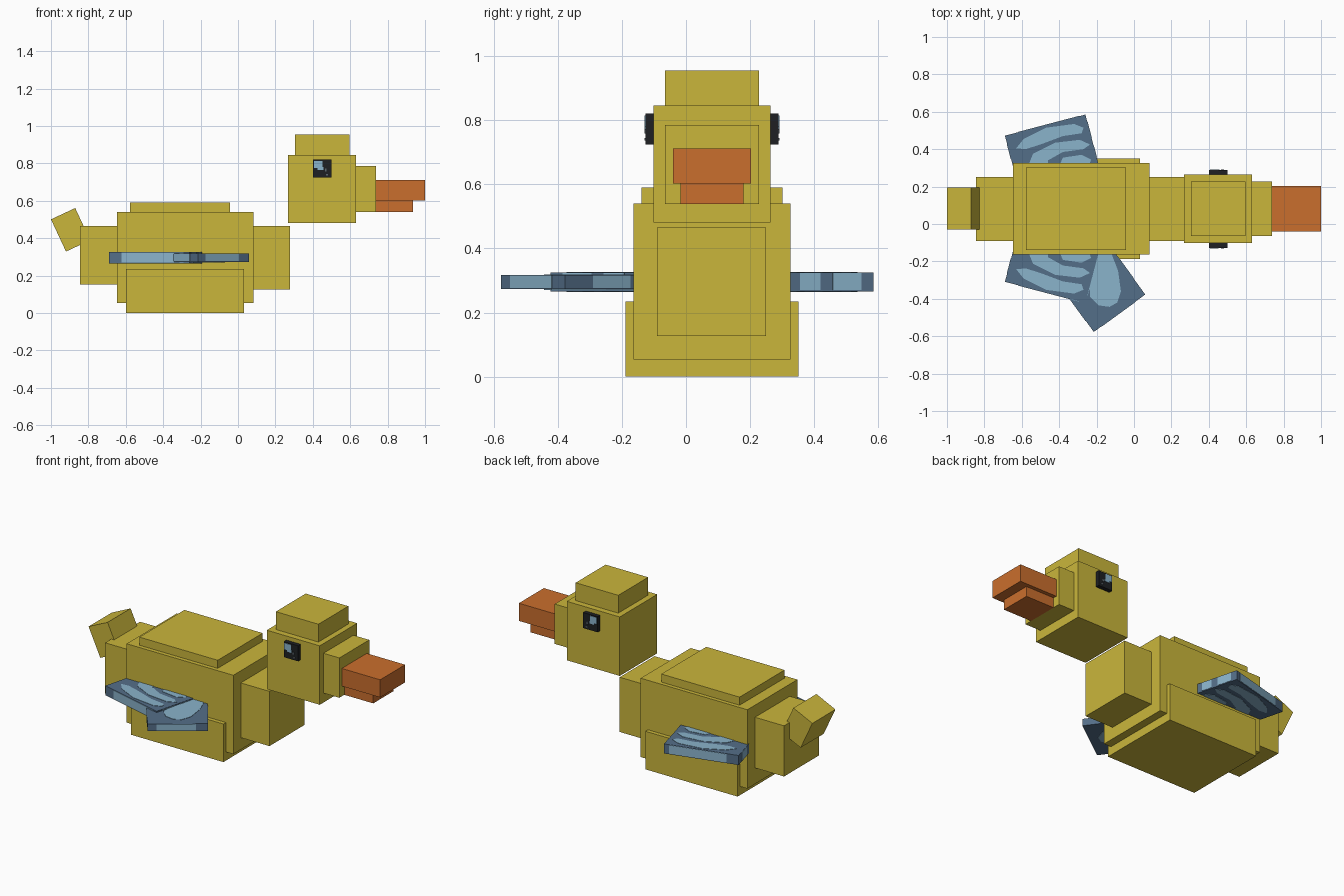
import bpy, bmesh, math
from mathutils import Vector

cube = bpy.data.objects.get("Cube")
if cube:
    bpy.data.objects.remove(cube, do_unlink=True)


def material(name, rgb):
    """Flat material from 0-255 sRGB values."""
    lin = [((c / 255 + 0.055) / 1.055) ** 2.4 for c in rgb]
    m = bpy.data.materials.new(name)
    m.use_nodes = True
    m.diffuse_color = (*lin, 1)
    m.node_tree.nodes["Principled BSDF"].inputs["Base Color"].default_value = (*lin, 1)
    return m


YELLOW = material("yellow", (202, 182, 59))
ORANGE = material("orange", (202, 110, 45))
SLATE = material("slate_blue", (84, 110, 136))
SKY = material("light_blue", (138, 179, 203))
BLACK = material("black", (30, 32, 35))
GREY = material("grey", (95, 105, 112))


def prism(name, pts, z0, z1, mat):
    """Extrude an xy outline from z0 to z1."""
    bm = bmesh.new()
    face = bm.faces.new([bm.verts.new((x, y, z0)) for x, y in pts])
    ext = bmesh.ops.extrude_face_region(bm, geom=[face])["geom"]
    verts = [v for v in ext if isinstance(v, bmesh.types.BMVert)]
    bmesh.ops.translate(bm, verts=verts, vec=(0, 0, z1 - z0))
    bmesh.ops.recalc_face_normals(bm, faces=bm.faces[:])
    me = bpy.data.meshes.new(name)
    bm.to_mesh(me)
    bm.free()
    me.materials.append(mat)
    ob = bpy.data.objects.new(name, me)
    bpy.context.collection.objects.link(ob)
    return ob


def box(name, x, y, z, mat):
    """Box from (min, max) ranges."""
    pts = [(x[0], y[0]), (x[1], y[0]), (x[1], y[1]), (x[0], y[1])]
    return prism(name, pts, z[0], z[1], mat)


# Body blocks
box("body", (-0.647, 0.082), (-0.163, 0.325), (0.053, 0.54), YELLOW)
box("belly", (-0.598, 0.032), (-0.188, 0.35), (0, 0.235), YELLOW)
box("back", (-0.577, -0.042), (-0.138, 0.301), (0.54, 0.59), YELLOW)
box("chest", (0.082, 0.278), (-0.09, 0.25), (0.127, 0.465), YELLOW)
box("rump", (-0.845, -0.647), (-0.09, 0.25), (0.152, 0.465), YELLOW)

# Tilted tail
tail = box("tail", (-0.0715, 0.0715), (-0.03, 0.195), (-0.095, 0.095), YELLOW)
tail.location = (-0.895, 0, 0.445)
tail.rotation_euler = (0, -math.radians(25), 0)

# Head and beak
box("head", (0.268, 0.63), (-0.102, 0.264), (0.481, 0.845), YELLOW)
box("crown", (0.304, 0.595), (-0.065, 0.227), (0.845, 0.955), YELLOW)
box("muzzle", (0.63, 0.738), (-0.065, 0.227), (0.539, 0.785), YELLOW)
box("upper_beak", (0.738, 1.0), (-0.041, 0.203), (0.602, 0.711), ORANGE)
box("lower_beak", (0.738, 0.936), (-0.017, 0.179), (0.539, 0.602), ORANGE)

# Eyes with highlights
for side, y, out in (("right", -0.102, -1), ("left", 0.264, 1)):
    def eye_part(name, x, z, near, far, mat):
        ys = sorted((y + out * near, y + out * far))
        box(side + name, x, ys, z, mat)
    eye_part("_eye", (0.402, 0.5), (0.724, 0.82), -0.01, 0.025, BLACK)
    eye_part("_eye_highlight", (0.407, 0.452), (0.775, 0.814), 0.024, 0.028, SKY)
    eye_part("_eye_highlight_foot", (0.425, 0.457), (0.765, 0.78), 0.024, 0.0275, SKY)
    eye_part("_eye_glint", (0.464, 0.474), (0.758, 0.772), 0.024, 0.028, GREY)
    eye_part("_eye_glint_low", (0.47, 0.482), (0.736, 0.744), 0.024, 0.028, GREY)


def wing(name, corners, z0, z1, feathers, bands):
    """Slab with painted feathers on both faces and bands on its edges."""
    prism(name, corners, z0, z1, SLATE)
    for i, pts in enumerate(feathers):
        prism(f"{name}_feather_top_{i}", pts, z1 - 0.001, z1 + 0.002, SKY)
        prism(f"{name}_feather_under_{i}", pts, z0 - 0.002, z0 + 0.001, SKY)
    centre = sum((Vector(c) for c in corners), Vector((0, 0))) / 4
    for i, (edge, a, b) in enumerate(bands):
        p, q = Vector(corners[edge]), Vector(corners[(edge + 1) % 4])
        n = Vector((q.y - p.y, p.x - q.x)).normalized()
        if n.dot((p + q) / 2 - centre) < 0:
            n = -n
        s, e = p.lerp(q, a), p.lerp(q, b)
        pts = [s - n * 0.001, e - n * 0.001, e + n * 0.002, s + n * 0.002]
        prism(f"{name}_edge_band_{i}", pts, z0 + 0.004, z1 - 0.002, SKY)


# Mirrored main wings
slab = [(-0.69, 0.472), (-0.26, 0.585), (-0.176, 0.266), (-0.606, 0.153)]
feathers = [
    [(-0.63, 0.405), (-0.59, 0.455), (-0.47, 0.515), (-0.32, 0.535), (-0.27, 0.515),
     (-0.28, 0.485), (-0.38, 0.47), (-0.5, 0.425), (-0.58, 0.4)],
    [(-0.56, 0.325), (-0.54, 0.375), (-0.42, 0.435), (-0.29, 0.45), (-0.235, 0.425),
     (-0.27, 0.4), (-0.38, 0.385), (-0.46, 0.34), (-0.46, 0.31)],
    [(-0.4, 0.31), (-0.38, 0.355), (-0.28, 0.37), (-0.23, 0.345), (-0.24, 0.31)],
]
bands = [(0, 0.16, 0.93), (1, 0.12, 0.4), (1, 0.52, 0.72), (3, 0.6, 0.85)]
for side in ("left", "right"):
    def place(pts):
        return pts if side == "left" else [(x, 0.163 - y) for x, y in pts]
    wing(side + "_wing", place(slab), 0.266, 0.325, [place(f) for f in feathers], bands)

# Extra feather slab on the right
wing("right_wing_tip",
     [(-0.215, -0.577), (0.06, -0.377), (-0.15, -0.088), (-0.425, -0.288)], 0.273, 0.317,
     [[(-0.12, -0.16), (-0.085, -0.25), (-0.07, -0.36), (-0.09, -0.42), (-0.13, -0.443),
       (-0.19, -0.435), (-0.235, -0.39), (-0.24, -0.28), (-0.21, -0.16)]],
     [(0, 0.15, 0.8), (1, 0.3, 0.7), (3, 0.3, 0.8)])
